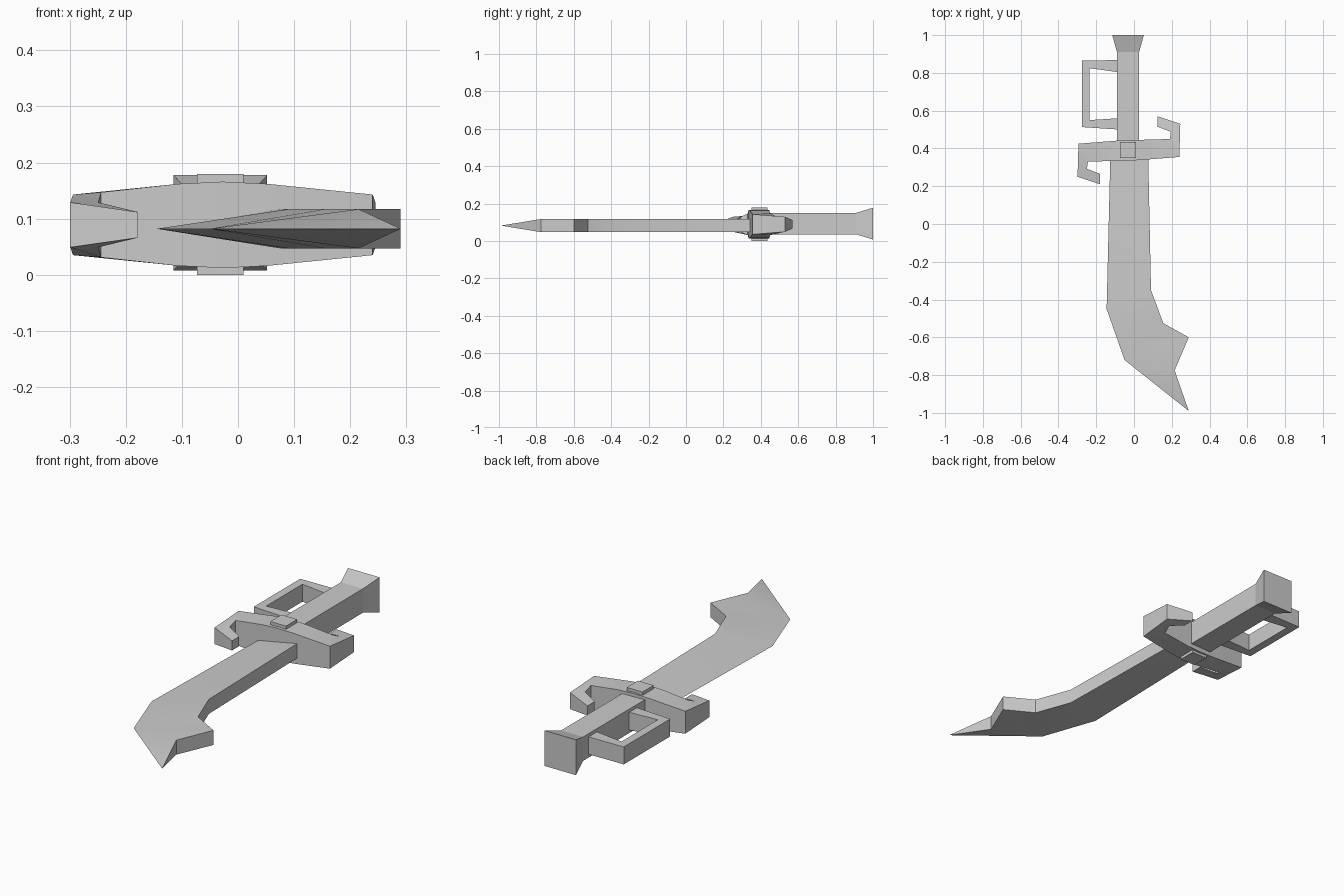
import bpy, bmesh, math

cube = bpy.data.objects.get("Cube")
if cube:
    bpy.data.objects.remove(cube, do_unlink=True)

GREY = (0.6, 0.6, 0.6, 1)
steel = bpy.data.materials.new("plain_grey")
steel.use_nodes = True
steel.diffuse_color = GREY
steel.node_tree.nodes["Principled BSDF"].inputs["Base Color"].default_value = GREY


def ribbon(name, side_a, side_b, mid, center=(0, 0)):
    """Solid strip between two chains of (x, y, half thickness) about height mid."""
    bm = bmesh.new()

    def layer(chain, sign):
        return [bm.verts.new((center[0] + x, center[1] + y, mid + sign * h))
                for x, y, h in chain]

    at, bt = layer(side_a, 1), layer(side_b, 1)
    ab, bb = layer(side_a, -1), layer(side_b, -1)
    rings = list(zip(at, bt, bb, ab))
    for r, s in zip(rings, rings[1:]):
        for k in range(4):
            n = (k + 1) % 4
            bm.faces.new((r[k], r[n], s[n], s[k]))
    bm.faces.new(rings[0])
    bm.faces.new(rings[-1][::-1])
    # Merge where the strip narrows to an edge or a point
    bmesh.ops.remove_doubles(bm, verts=bm.verts, dist=0.0005)
    bmesh.ops.recalc_face_normals(bm, faces=bm.faces)
    mesh = bpy.data.meshes.new(name)
    bm.to_mesh(mesh)
    bm.free()
    mesh.materials.append(steel)
    mesh.shade_smooth()
    mesh.set_sharp_from_angle(angle=math.radians(30))
    obj = bpy.data.objects.new(name, mesh)
    bpy.context.collection.objects.link(obj)
    return obj


# Blade: sharp cutting edge on one side, thick notched spine on the other
T = 0.035
belly = (-0.05, -0.72, 0)
tip = (0.29, -0.99, 0)
ribbon("blade",
       [(-0.125, 0.37, 0), (-0.145, -0.45, 0), belly, belly, belly, tip],
       [(0.075, 0.37, T), (0.09, -0.35, T), (0.155, -0.525, T),
        (0.29, -0.6, T), (0.215, -0.775, T), tip], 0.082)

# Grip and flared pommel
G = 0.0575
ribbon("grip", [(-0.09, 0.4, G), (-0.09, 0.91, G)],
       [(0.027, 0.4, G), (0.027, 0.91, G)], 0.0925)
ribbon("pommel", [(-0.09, 0.91, G), (-0.115, 1.0, 0.085)],
       [(0.027, 0.91, G), (0.052, 1.0, 0.085)], 0.0925)

# Crossguard: one hooked arm, repeated by a half turn
outer = [(0.08, -0.05, 0.073), (0.267, -0.035, 0.054),
         (0.272, 0.14, 0.04), (0.152, 0.18, 0.023)]
inner = [(0.08, 0.056, 0.073), (0.217, 0.06, 0.058),
         (0.222, 0.098, 0.04), (0.152, 0.125, 0.023)]


def half_turn(chain):
    return [(-x, -y, h) for x, y, h in reversed(chain)]


ribbon("crossguard",
       half_turn(inner) + [(0, -0.055, 0.077)] + outer,
       half_turn(outer) + [(0, 0.055, 0.077)] + inner,
       0.089, center=(-0.027, 0.39))

# Square stud through the middle of the guard
ribbon("guard_stud", [(-0.073, 0.35, 0.09), (-0.073, 0.435, 0.09)],
       [(0.01, 0.35, 0.09), (0.01, 0.435, 0.09)], 0.09)

# Knuckle loop beside the grip
K = 0.042
ribbon("knuckle_loop",
       [(-0.08, 0.5, K), (-0.275, 0.513, K), (-0.275, 0.865, K), (-0.08, 0.868, K)],
       [(-0.08, 0.56, K), (-0.235, 0.55, K), (-0.235, 0.825, K), (-0.08, 0.803, K)],
       0.0925)
